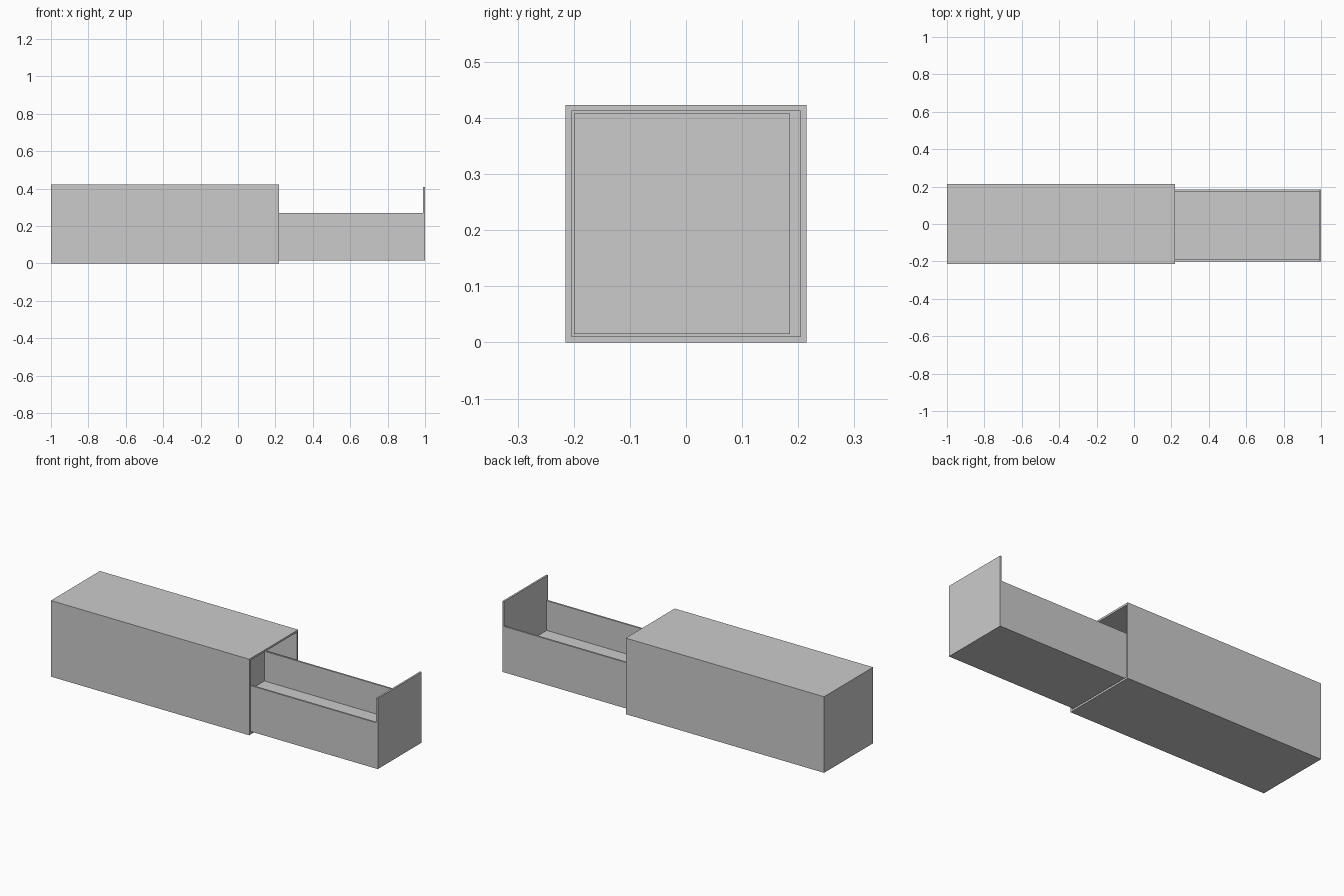
import bpy, bmesh
from mathutils import Vector

cube = bpy.data.objects.get("Cube")
if cube:
    bpy.data.objects.remove(cube, do_unlink=True)

grey = bpy.data.materials.new("plain grey")
grey.use_nodes = True
colour = (0.6, 0.6, 0.6, 1)
grey.diffuse_color = colour
grey.node_tree.nodes["Principled BSDF"].inputs["Base Color"].default_value = colour


def box(name, low, high, open_end=None):
    """Box between two corners; open_end = (wall, depth) hollows it from +x."""
    low, high = Vector(low), Vector(high)
    bm = bmesh.new()
    bmesh.ops.create_cube(bm, size=1)
    bmesh.ops.scale(bm, vec=high - low, verts=bm.verts)
    bmesh.ops.translate(bm, vec=(low + high) / 2, verts=bm.verts)
    if open_end:
        wall, depth = open_end
        bm.normal_update()
        end = max(bm.faces, key=lambda f: f.normal.x)
        bmesh.ops.inset_region(bm, faces=[end], thickness=wall)
        inner = bmesh.ops.extrude_discrete_faces(bm, faces=[end])["faces"][0]
        bmesh.ops.translate(bm, vec=(-depth, 0, 0), verts=inner.verts)
    mesh = bpy.data.meshes.new(name)
    bm.to_mesh(mesh)
    bm.free()
    mesh.materials.append(grey)
    obj = bpy.data.objects.new(name, mesh)
    bpy.context.collection.objects.link(obj)
    return obj


# Outer sleeve, open at the +x end
wall = 0.015
box("sleeve", (-1, -0.215, 0), (0.22, 0.215, 0.423), (wall, 1.22 - wall))

# Drawer, partly pulled out
back, front = 0.03, 0.99
right, left = -0.2, 0.185
bottom, rim, board = wall, 0.27, 0.01
box("drawer_right_side", (back, right, bottom), (front, right + board, rim))
box("drawer_left_side", (back, left - board, bottom), (front, left, rim))
box("drawer_back", (back, right + board, bottom), (back + board, left - board, rim))
box("drawer_floor", (back + board, right + board, bottom), (front, left - board, 0.105))
box("drawer_front_panel", (front, right, bottom), (1, left, 0.408))
